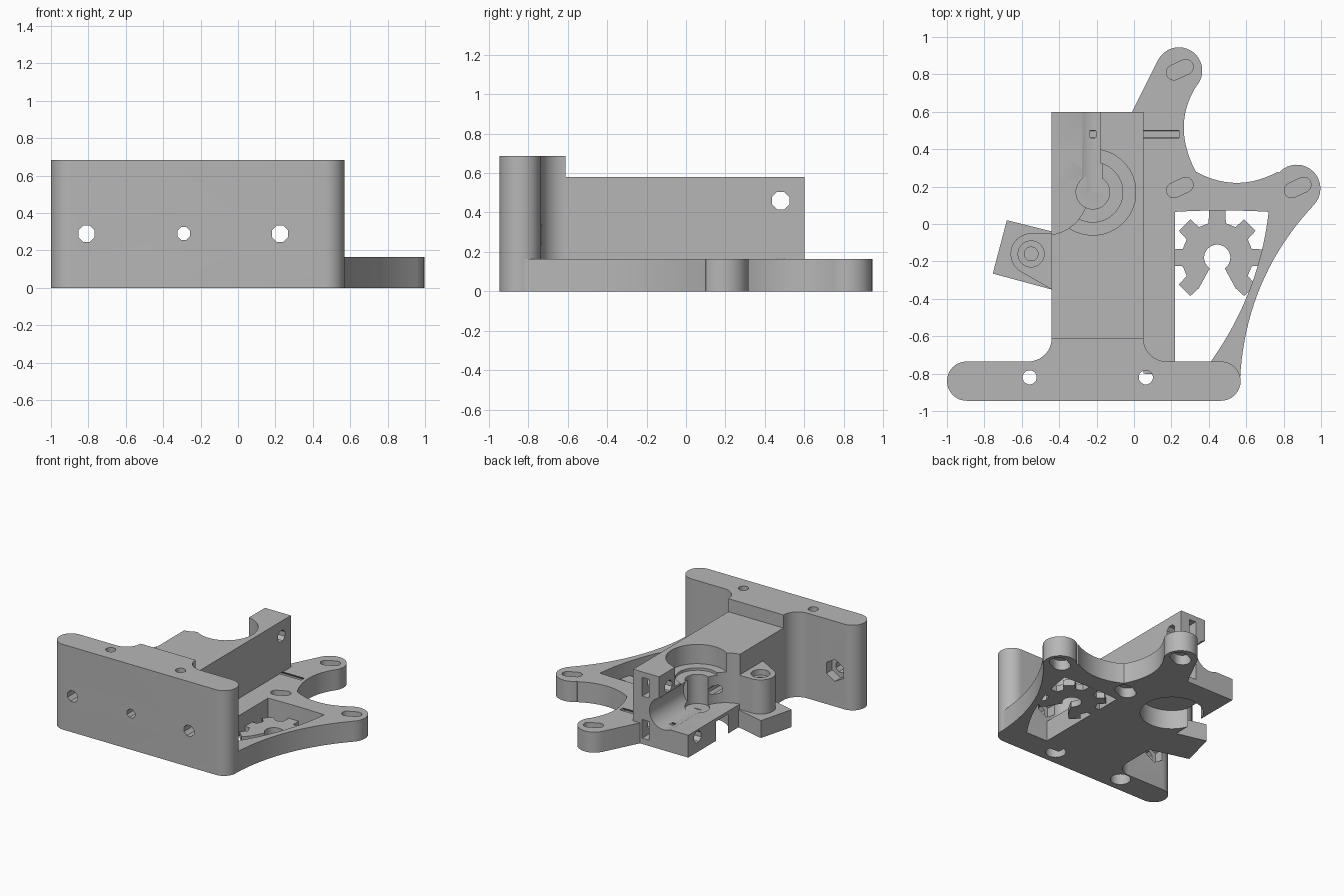
import bpy, bmesh
from math import sin, cos, pi, radians
from mathutils import Matrix, Vector

old = bpy.data.objects.get("Cube")
if old:
    bpy.data.objects.remove(old, do_unlink=True)

grey = bpy.data.materials.new("plain grey")
grey.use_nodes = True
grey.diffuse_color = (0.47, 0.47, 0.47, 1)
grey.node_tree.nodes["Principled BSDF"].inputs["Base Color"].default_value = grey.diffuse_color


def arc(cx, cy, r, a0, a1, n=16):
    angles = [radians(a0 + (a1 - a0) * i / n) for i in range(n + 1)]
    return [(cx + r * cos(a), cy + r * sin(a)) for a in angles]


def circle(cx, cy, r, n=40):
    return arc(cx, cy, r, 180 / n, 360 + 180 / n, n)[:-1]


def bend(p0, p1, p2, n=20):
    a, b, c = Vector(p0), Vector(p1), Vector(p2)
    ts = [i / n for i in range(n + 1)]
    return [tuple(a * (1 - t) ** 2 + b * 2 * t * (1 - t) + c * t * t) for t in ts]


def rect(x0, x1, y0, y1):
    return [(x0, y0), (x1, y0), (x1, y1), (x0, y1)]


def slot(cx, cy, half, r, angle):
    pts = arc(half, 0, r, -90, 90, 10) + arc(-half, 0, r, 90, 270, 10)
    turn = Matrix.Rotation(radians(angle), 2)
    return [tuple(turn @ Vector(p) + Vector((cx, cy))) for p in pts]


def prism(name, pts, lo, hi, axis="z"):
    """Extrude a flat profile along an axis: (x,y) for z, (x,z) for y, (y,z) for x."""
    place = {"z": lambda a, b, h: (a, b, h),
             "y": lambda a, b, h: (a, h, b),
             "x": lambda a, b, h: (h, a, b)}[axis]
    bm = bmesh.new()
    face = bm.faces.new([bm.verts.new(place(a, b, lo)) for a, b in pts])
    new = bmesh.ops.extrude_face_region(bm, geom=[face])["geom"]
    move = Vector(place(0, 0, hi - lo))
    bmesh.ops.translate(bm, vec=move, verts=[v for v in new if isinstance(v, bmesh.types.BMVert)])
    bmesh.ops.recalc_face_normals(bm, faces=bm.faces)
    mesh = bpy.data.meshes.new(name)
    bm.to_mesh(mesh)
    bm.free()
    mesh.materials.append(grey)
    ob = bpy.data.objects.new(name, mesh)
    bpy.context.collection.objects.link(ob)
    return ob


def cut(targets, pts, lo, hi, axis="z"):
    cutter = prism("cutter", pts, lo, hi, axis)
    cutter.hide_render = True
    for ob in targets:
        mod = ob.modifiers.new("cut", "BOOLEAN")
        mod.operation = "DIFFERENCE"
        mod.solver = "EXACT"
        mod.object = cutter
        bpy.context.view_layer.objects.active = ob
        bpy.ops.object.modifier_apply(modifier=mod.name)
    bpy.data.objects.remove(cutter, do_unlink=True)


LEFT, RIGHT, STEP, BACK = -0.44, 0.05, -0.61, 0.6
PLATE_H, BLOCK_H, BASE_H, MID = 0.685, 0.58, 0.165, 0.29
BOLT = (-0.22, 0.17)

# Front mounting plate with rounded ends and fillets into the block
outline = (arc(-0.895, -0.84, 0.105, 270, 90)
           + arc(LEFT - 0.125, STEP, 0.125, 270, 360)
           + arc(RIGHT + 0.125, STEP, 0.125, 180, 270)
           + arc(0.465, -0.84, 0.105, 90, -90))
front_plate = prism("front_plate", outline, 0, PLATE_H)

# Drive block
drive_block = prism("drive_block", rect(LEFT, RIGHT, STEP, BACK), 0, BLOCK_H)

# Motor plate with two lobes
outline = ([(RIGHT, -0.8), (RIGHT, BACK), (-0.01, BACK)]
           + arc(0.24, 0.82, 0.125, 153, -40)
           + bend((0.335, 0.74), (0.2, 0.53), (0.33, 0.28))
           + bend((0.33, 0.28), (0.55, 0.16), (0.77, 0.28))[1:]
           + arc(0.87, 0.19, 0.127, 138, -45)
           + bend((0.96, 0.1), (0.595, -0.29), (0.567, -0.83)))
motor_plate = prism("motor_plate", outline, 0, BASE_H)
opening = ([(0.22, -0.737), (0.22, 0.065)]
           + bend((0.22, 0.065), (0.47, 0.08), (0.72, 0.065), 8)[1:]
           + bend((0.72, 0.065), (0.67, -0.37), (0.41, -0.737)))
cut([motor_plate], opening, -0.1, 0.3)

# Motor screw slots, closed by a thin layer above the screw recess
for x, y in ((0.245, 0.825), (0.245, 0.195), (0.875, 0.195)):
    cut([motor_plate], slot(x, y, 0.035, 0.04, 25), 0.09, 0.3)
    cut([motor_plate], slot(x, y, 0.03, 0.065, 25), -0.1, 0.08)

# Toothed web inside the motor opening
web = []
for k in range(-1, 6):
    a = 45 * k
    tip = 0.255 if k % 2 == 0 else 0.25
    for r, da in ((0.19, -14), (tip, -10), (tip, 10), (0.19, 14)):
        t = radians(a + da)
        web.append((0.445 + r * cos(t), -0.18 + r * sin(t)))
web += arc(0.445, -0.18, 0.07, 235, -55, 24)
motor_web = prism("motor_web", web, 0, 0.05)

# Bearing seats, bolt hole and idler clearance in the block
cut([drive_block], rect(-0.6, -0.18, BOLT[1], 0.8), 0.18, 0.8)
cut([drive_block], circle(-0.475, BOLT[1], 0.23), 0.18, 0.8)
cut([drive_block], circle(*BOLT, 0.23), 0.425, 0.8)
cut([drive_block], circle(*BOLT, 0.16), 0.405, 0.8)
cut([drive_block], circle(*BOLT, 0.09), 0.17, 0.8)
cut([drive_block, motor_plate], circle(*BOLT, 0.233), -0.1, 0.155)

# Round channel from the back to the bolt
cut([drive_block], circle(BOLT[0], MID, 0.125), BOLT[1], 0.8, "y")

# Filament hole and plate screw holes with hexagonal nut pockets
cut([front_plate, drive_block], circle(-0.29, MID, 0.037, 8), -1.1, 0.8, "y")
for x in (-0.81, 0.225):
    cut([front_plate], circle(x, MID, 0.047, 8), -1.1, -0.6, "y")
    cut([front_plate], circle(x, MID, 0.088, 6), -0.81, -0.6, "y")

# Vertical mounting holes with wide recesses below
for x in (-0.558, 0.063):
    cut([front_plate], circle(x, -0.82, 0.038, 16), -0.1, 0.8)
    cut([front_plate], circle(x, -0.82, 0.075, 24), -0.1, 0.3)

# Idler screw holes and their nut slots
for z in (0.46, 0.122):
    cut([drive_block, motor_plate], circle(0.48, z, 0.048, 8), -0.6, 0.24, "x")
    cut([drive_block], rect(-0.09, -0.03, z - 0.075, z + 0.075), 0.4, 0.8, "y")

# Hinge boss and the turned foot below it
boss = arc(-0.55, -0.16, 0.11, 90, 240, 24) + [(LEFT, -0.35), (LEFT, -0.05)]
hinge_boss = prism("hinge_boss", boss, 0.13, 0.415)
cut([hinge_boss], circle(-0.55, -0.16, 0.07, 24), 0.37, 0.6)
cut([hinge_boss], circle(-0.55, -0.16, 0.037, 16), 0.16, 0.6)
foot = [(-0.68, 0.02), (-0.755, -0.265), (LEFT, -0.35), (LEFT, -0.04)]
hinge_foot = prism("hinge_foot", foot, 0, 0.14)

# Smooth the curves and keep hard edges sharp
bpy.ops.object.select_all(action="DESELECT")
for ob in (front_plate, drive_block, motor_plate, motor_web, hinge_boss, hinge_foot):
    ob.select_set(True)
    bpy.context.view_layer.objects.active = ob
bpy.ops.object.shade_smooth_by_angle(angle=radians(30))
